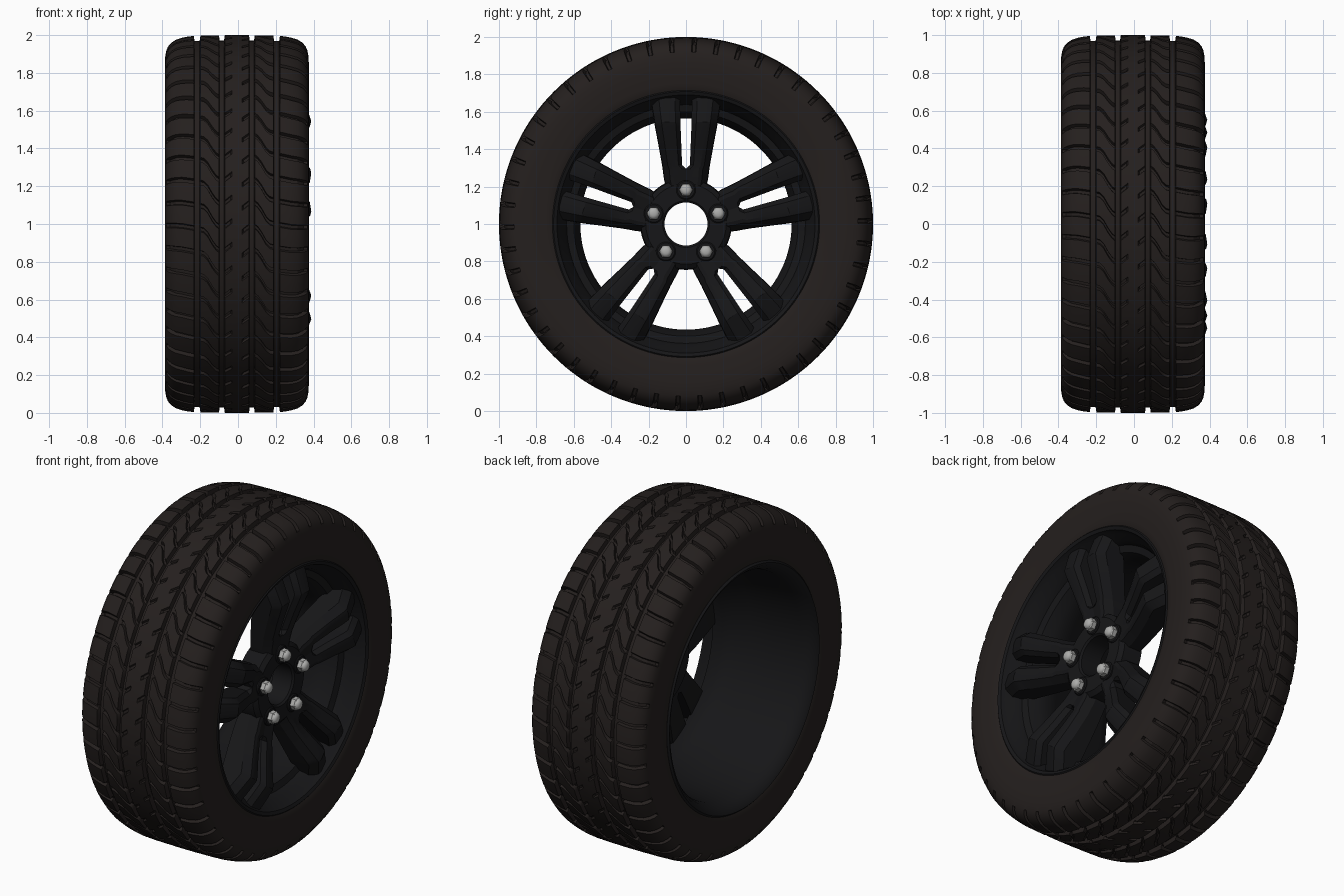
import bpy, bmesh
from math import pi, cos, sin, radians

if "Cube" in bpy.data.objects:
    bpy.data.objects.remove(bpy.data.objects["Cube"])

XO = -0.006   # sideways offset of the tyre and rim


def material(name, col):
    m = bpy.data.materials.new(name)
    m.diffuse_color = (*col, 1)
    m.use_nodes = True
    m.node_tree.nodes["Principled BSDF"].inputs["Base Color"].default_value = m.diffuse_color
    return m


RUBBER = material("rubber", (0.018, 0.014, 0.013))
BLACK = material("black_metal", (0.008, 0.008, 0.009))
STEEL = material("steel", (0.42, 0.42, 0.41))


def skin(name, rings, mat, wrap=True, close=True, caps=False, angle=30):
    """Join rings of points with quads; wrap = last ring to first, close = each ring is a loop."""
    bm = bmesh.new()
    vs = [[bm.verts.new(p) for p in ring] for ring in rings]
    n, k = len(vs), len(vs[0])
    for i in range(n if wrap else n - 1):
        for j in range(k if close else k - 1):
            a, b = vs[i], vs[(i + 1) % n]
            bm.faces.new((a[j], a[(j + 1) % k], b[(j + 1) % k], b[j]))
    if caps:
        bm.faces.new(vs[0])
        bm.faces.new(vs[-1])
    bmesh.ops.recalc_face_normals(bm, faces=bm.faces)
    me = bpy.data.meshes.new(name)
    bm.to_mesh(me)
    bm.free()
    ob = bpy.data.objects.new(name, me)
    bpy.context.collection.objects.link(ob)
    me.materials.append(mat)
    bpy.ops.object.select_all(action='DESELECT')
    ob.select_set(True)
    bpy.context.view_layer.objects.active = ob
    bpy.ops.object.shade_smooth_by_angle(angle=radians(angle))
    return ob


def lathe(name, profile, mat, seg=128, cy=0, cz=1, closed=True, angle=30):
    """Revolve (x, r) points about an axis along x."""
    rings = [[(x, cy + r * cos(2 * pi * j / seg), cz + r * sin(2 * pi * j / seg))
              for j in range(seg)] for x, r in profile]
    return skin(name, rings, mat, wrap=closed, caps=not closed, angle=angle)


# Tyre: half profile (x, r, band); s = shoulder, m = middle, c = centre, - = plain
half = [(.352, .69, '-'), (.368, .712, '-'), (.374, .75, '-'), (.379, .80, '-'),
        (.381, .85, '-'), (.379, .89, '-'), (.373, .92, '-'), (.364, .94, 's'),
        (.347, .96, 's'), (.322, .976, 's'), (.29, .986, 's'), (.26, .992, 's'),
        (.228, .996, 's'), (.224, .97, '-'), (.197, .97, '-'), (.193, .997, 'm'),
        (.175, .998, 'm'), (.155, .998, 'm'), (.13, .999, 'm'), (.11, .999, 'm'),
        (.095, .999, 'm'), (.091, .972, '-'), (.068, .972, '-'), (.064, 1, 'c'),
        (.035, 1, 'c'), (.026, 1, '-')]
columns = half + [(0, 1, '-')] + [(-x, r, b) for x, r, b in reversed(half)]
DEPTH = {'s': .022, 'm': .022, 'c': .014, '-': 0}
SKEW = [(0, .0), (.026, .03), (.064, 0), (.095, 0), (.11, .012), (.13, .04),
        (.155, .085), (.175, .105), (.193, .11), (.23, .118), (.3, .13), (.365, .13)]


def skew(x):
    """Slant of the cross grooves, as an angle, at sideways position x."""
    a = abs(x)
    s = 1 if x >= 0 else -1
    for (x0, s0), (x1, s1) in zip(SKEW, SKEW[1:]):
        if a <= x1:
            return s * (s0 + (s1 - s0) * (a - x0) / (x1 - x0))
    return s * SKEW[-1][1]


PITCHES = 50
STEPS = [(0, 0), (.04, 1), (.17, 1), (.21, 0), (.5, 0), (.75, 0)]
tyre_rings = []
for x, r, band in columns:
    ring = []
    for p in range(PITCHES):
        for u, cut in STEPS:
            t = 2 * pi * (p + u) / PITCHES + skew(x)
            d = r - DEPTH[band] * cut
            # shoulder grooves also cut inwards where the wall turns down
            xx = x * (1 - .03 * cut) if band == 's' and abs(x) > .34 else x
            ring.append((xx + XO, d * cos(t), 1 + d * sin(t)))
    tyre_rings.append(ring)
skin("tyre", tyre_rings, RUBBER)

# Rim barrel with front and back lips
rim = [(.366, .717), (.374, .708), (.366, .69), (.335, .677), (.30, .65), (.262, .638),
       (.25, .60), (.20, .575), (.15, .565), (.08, .575), (0, .61), (-.10, .63),
       (-.30, .65), (-.34, .665), (-.372, .69), (-.38, .707), (-.37, .717),
       (-.33, .70), (-.20, .69), (.20, .67), (.33, .70)]
lathe("rim_barrel", [(x + XO, r) for x, r in rim], BLACK)

# Hub with open centre bore
lathe("hub", [(.15, .115), (.275, .115), (.285, .125), (.285, .215),
              (.265, .24), (.15, .245)], BLACK, seg=80)

# Spokes: stations (r, inner edge, outer edge, front x, back x)
stations = [(.19, 0, .105, .284, .16), (.24, 0, .118, .29, .165), (.295, 0, .125, .302, .17),
            (.315, .021, .128, .306, .172), (.42, .025, .147, .342, .19),
            (.52, .029, .166, .381, .21), (.545, .03, .170, .388, .215),
            (.62, .031, .182, .362, .235), (.69, .032, .192, .335, .25)]


def spoke(name, ang, side):
    ca, sa = cos(ang), sin(ang)
    rings = []
    for r, a, b, xf, xb in stations:
        w = b - a
        sec = [(a, xb), (a, xf - .035 if a else xf - .012), (a + .18 * w, xf - .008),
               (a + .55 * w, xf), (a + .72 * w, xf - .006), (b - .003, xf - .05), (b, xb)]
        rings.append([(x, r * ca - side * t * sa, 1 + r * sa + side * t * ca)
                      for t, x in sec])
    skin(name, rings, BLACK, wrap=False, caps=True, angle=25)


for i in range(5):
    ang = pi / 2 + 2 * pi * i / 5
    spoke(f"spoke_{i + 1}_left", ang, 1)
    spoke(f"spoke_{i + 1}_right", ang, -1)
    cy, cz = .182 * cos(ang), 1 + .182 * sin(ang)
    # Raised seat, hexagonal nut and its domed cap
    lathe(f"nut_seat_{i + 1}", [(.27, .052), (.288, .052), (.293, .046)], BLACK,
          32, cy, cz, closed=False)
    lathe(f"wheel_nut_{i + 1}", [(.28, .037), (.318, .037), (.325, .031)], STEEL,
          6, cy, cz, closed=False)
    lathe(f"nut_cap_{i + 1}", [(.31, .031), (.327, .030), (.336, .024), (.341, .012)],
          STEEL, 24, cy, cz, closed=False, angle=40)
